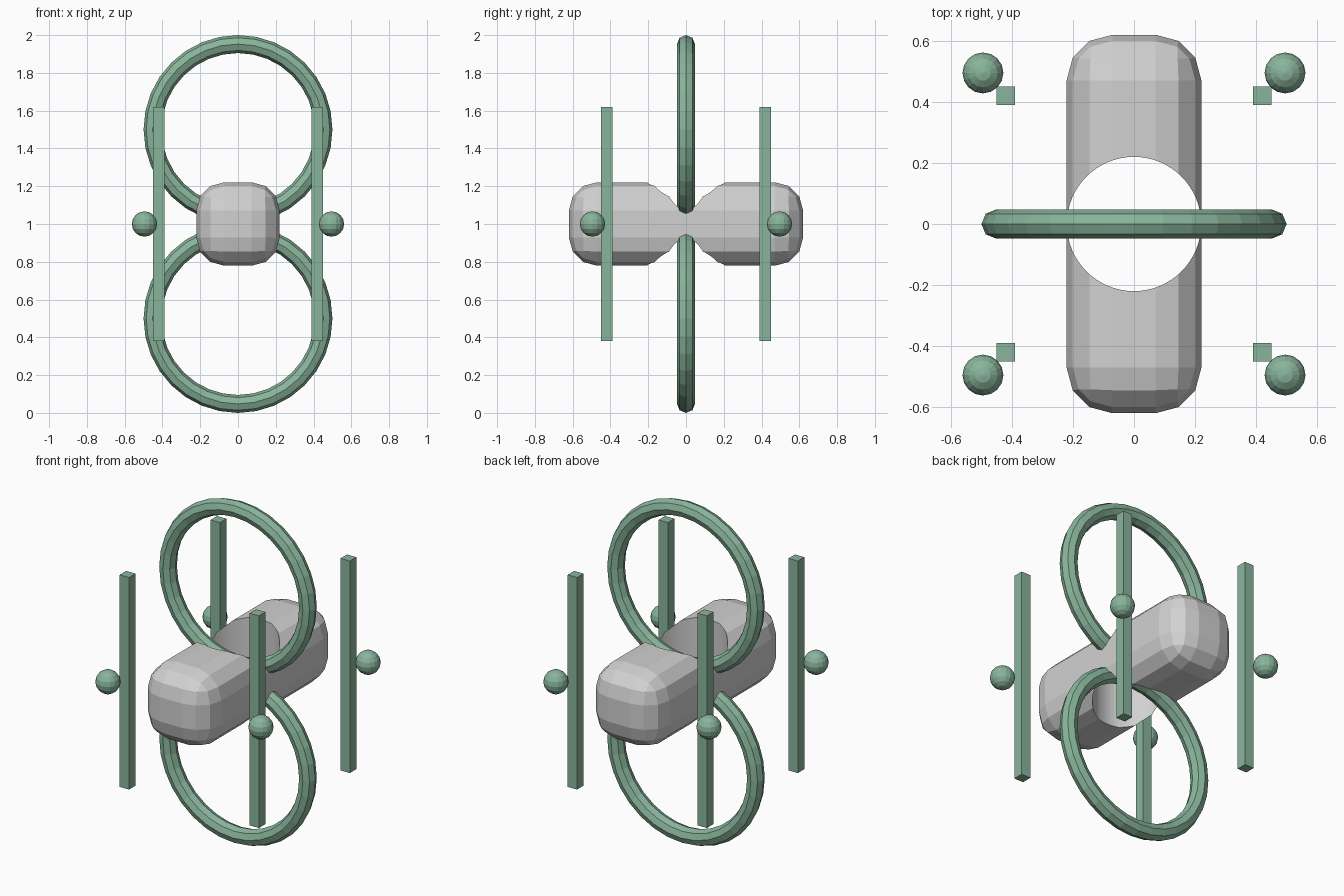
import bpy, bmesh, math

if "Cube" in bpy.data.objects:
    bpy.data.objects.remove(bpy.data.objects["Cube"])


def material(name, rgb):
    m = bpy.data.materials.new(name)
    m.diffuse_color = (*rgb, 1)
    m.use_nodes = True
    m.node_tree.nodes["Principled BSDF"].inputs["Base Color"].default_value = m.diffuse_color
    return m


GREEN = material("sage green", (0.25, 0.46, 0.33))
GREY = material("light grey", (0.64, 0.64, 0.64))


def finish(name, mat):
    ob = bpy.context.object
    ob.name = name
    ob.data.materials.append(mat)
    return ob


# Body: long rounded block
bpy.ops.mesh.primitive_cube_add(size=1, location=(0, 0, 1))
body = finish("body", GREY)
bm = bmesh.new()
bm.from_mesh(body.data)
bmesh.ops.scale(bm, vec=(0.442, 1.24, 0.442), verts=bm.verts)
bmesh.ops.bevel(bm, geom=bm.edges[:], offset=0.15, segments=3,
                profile=0.5, affect='EDGES')
bm.to_mesh(body.data)
bm.free()

# Vertical round hole through the body
bpy.ops.mesh.primitive_cylinder_add(vertices=64, radius=0.22, depth=1, location=(0, 0, 1))
cutter = finish("hole_cutter", GREY)
cutter.hide_render = True
mod = body.modifiers.new("hole", 'BOOLEAN')
mod.operation = 'DIFFERENCE'
mod.solver = 'EXACT'
mod.object = cutter
bpy.context.view_layer.objects.active = body
bpy.ops.object.modifier_apply(modifier=mod.name)
bpy.data.objects.remove(cutter)

# Two upright rings meeting at the centre
for name, z in (("upper_ring", 1.5), ("lower_ring", 0.5)):
    bpy.ops.mesh.primitive_torus_add(major_segments=32, minor_segments=8,
                                     major_radius=0.4525, minor_radius=0.0475,
                                     location=(0, 0, z), rotation=(math.pi / 2, 0, 0))
    finish(name, GREEN)

# A post and a ball at each corner
for sx, side in ((-1, "left"), (1, "right")):
    for sy, end in ((-1, "front"), (1, "back")):
        bpy.ops.mesh.primitive_cube_add(size=1, location=(sx * 0.42, sy * 0.42, 1))
        post = finish(f"{end}_{side}_post", GREEN)
        post.scale = (0.06, 0.06, 1.24)
        bpy.ops.mesh.primitive_uv_sphere_add(segments=16, ring_count=8, radius=0.067,
                                             location=(sx * 0.495, sy * 0.495, 1))
        finish(f"{end}_{side}_ball", GREEN)
